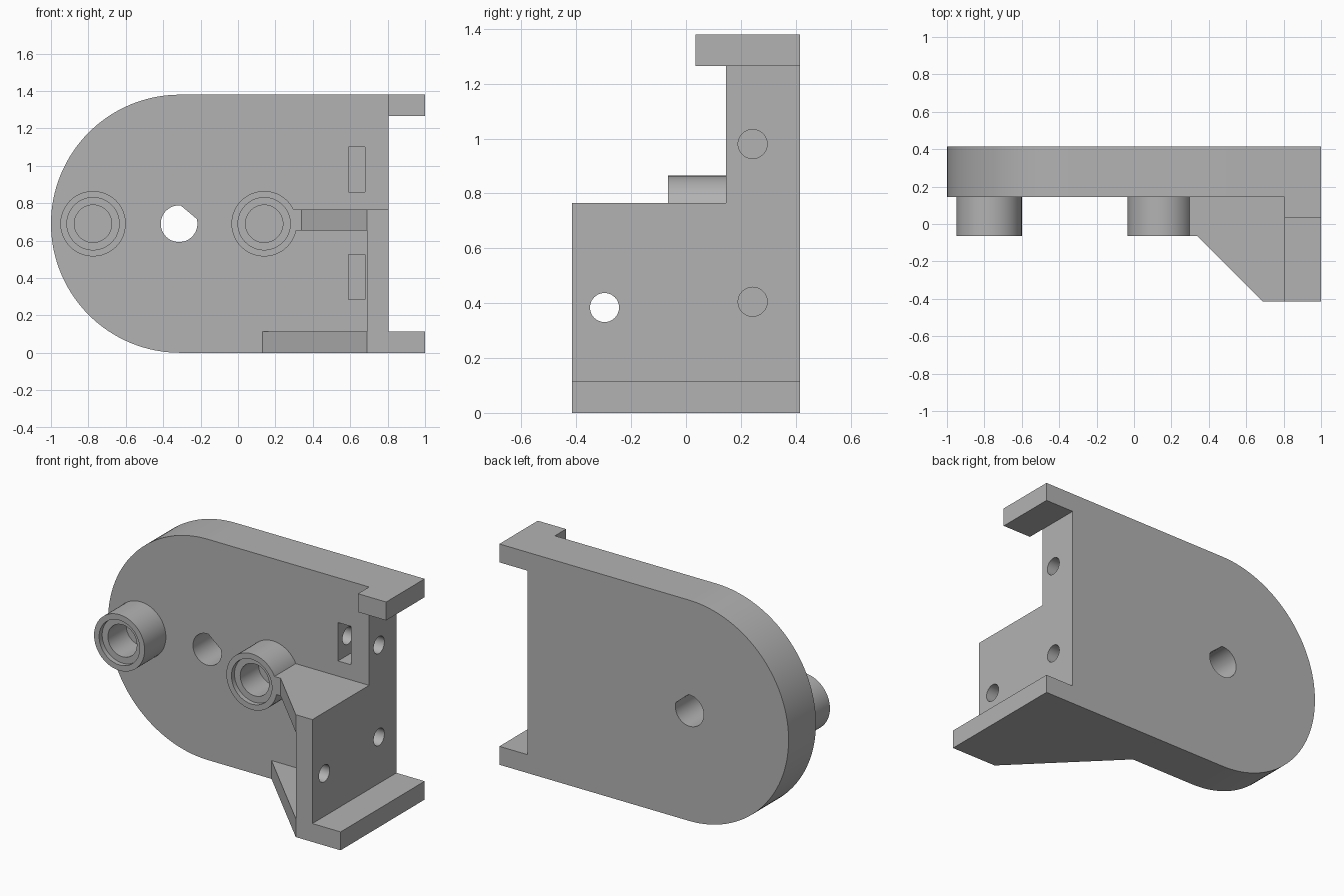
import bpy, bmesh
from math import sin, cos, radians, tau
from mathutils import Vector

if "Cube" in bpy.data.objects:
    bpy.data.objects.remove(bpy.data.objects["Cube"], do_unlink=True)

grey = bpy.data.materials.new("plain grey")
grey.use_nodes = True
colour = (0.45, 0.45, 0.45, 1)
grey.diffuse_color = colour
grey.node_tree.nodes["Principled BSDF"].inputs["Base Color"].default_value = colour

FRONT, BACK = 0.145, 0.415      # plate faces
FORE = -0.415                   # front edge of the mounting wall
WALL_IN, WALL_OUT, SIDE = 0.69, 0.805, 1.0
HEIGHT, MID = 1.38, 0.69
RIB_TOP, FLANGE = 0.765, 0.115


def add_object(name, bm):
    bmesh.ops.recalc_face_normals(bm, faces=bm.faces)
    mesh = bpy.data.meshes.new(name)
    bm.to_mesh(mesh)
    bm.free()
    mesh.materials.append(grey)
    obj = bpy.data.objects.new(name, mesh)
    bpy.context.collection.objects.link(obj)
    return obj


def prism(name, points, axis, start, end):
    """Extrude a 2D outline along an axis."""
    place = {"x": lambda a, b, d: (d, a, b),
             "y": lambda a, b, d: (a, d, b),
             "z": lambda a, b, d: (a, b, d)}[axis]
    bm = bmesh.new()
    face = bm.faces.new([bm.verts.new(place(a, b, start)) for a, b in points])
    new = bmesh.ops.extrude_face_region(bm, geom=[face])["geom"]
    bmesh.ops.translate(bm, vec=place(0, 0, end - start),
                        verts=[v for v in new if isinstance(v, bmesh.types.BMVert)])
    return add_object(name, bm)


def box(name, x, y, z):
    return prism(name, [(x[0], y[0]), (x[1], y[0]), (x[1], y[1]), (x[0], y[1])], "z", *z)


def arc(a, b, r, first=0, last=352.5, steps=48):
    angles = [radians(first + (last - first) * i / (steps - 1)) for i in range(steps)]
    return [(a + r * cos(t), b + r * sin(t)) for t in angles]


def activate(obj):
    bpy.ops.object.select_all(action="DESELECT")
    obj.select_set(True)
    bpy.context.view_layer.objects.active = obj


def cut(obj, cutter):
    cutter.hide_render = True
    mod = obj.modifiers.new("cut", "BOOLEAN")
    mod.operation, mod.solver, mod.object = "DIFFERENCE", "EXACT", cutter
    activate(obj)
    bpy.ops.object.modifier_apply(modifier=mod.name)
    bpy.data.objects.remove(cutter, do_unlink=True)


def smooth(obj):
    activate(obj)
    bpy.ops.object.shade_smooth_by_angle(angle=radians(30))


# Main plate with one rounded end
outline = arc(MID - 1, MID, MID, 90, 270, 65) + [(WALL_OUT, 0), (WALL_OUT, HEIGHT)]
plate = prism("main_plate", outline, "y", FRONT, BACK)

# Shaft hole with one flat
cut(plate, prism("shaft_cutter", arc(-0.315, MID, 0.098, 85, 375), "y", 0, 0.6))

# Nut pockets, each crossed by a blind bolt hole from the side
for z in (0.405, 0.98):
    cut(plate, box("nut_cutter", (0.59, 0.68), (0, 0.36), (z - 0.12, z + 0.12)))
    cut(plate, prism("bolt_cutter", arc(0.243, z, 0.053), "x", 0.48, 0.9))
smooth(plate)

# Mounting wall with a through hole
wall = box("mounting_wall", (WALL_IN, WALL_OUT), (FORE, FRONT), (0, RIB_TOP))
cut(wall, prism("bolt_cutter", arc(-0.297, 0.384, 0.053), "x", 0.6, 0.9))
smooth(wall)

# Side flanges
box("lower_flange", (WALL_OUT, SIDE), (FORE, BACK), (0, FLANGE))
box("upper_flange", (WALL_OUT, SIDE), (0.035, BACK), (HEIGHT - FLANGE, HEIGHT))

# Sloped ribs bracing the wall
prism("lower_rib", [(0.13, FRONT), (WALL_IN, FORE), (WALL_IN, FRONT)], "z", 0, FLANGE)
prism("middle_rib", [(0.285, FRONT), (0.285, -0.065), (0.34, -0.065),
                     (WALL_IN, FORE), (WALL_IN, FRONT)], "z", 0.655, RIB_TOP)

# Stepped hollow bosses
for name, x in (("outer_boss", -0.775), ("inner_boss", 0.14)):
    section = [(0.175, FRONT), (0.175, -0.065), (0.14, -0.065),
               (0.14, -0.035), (0.1, -0.035), (0.1, FRONT)]
    bm = bmesh.new()
    verts = [bm.verts.new((x + r, y, MID)) for r, y in section]
    edges = [bm.edges.new(pair) for pair in zip(verts, verts[1:])]
    bmesh.ops.spin(bm, geom=verts + edges, cent=Vector((x, 0, MID)), axis=(0, 1, 0),
                   angle=tau, steps=48, use_merge=True)
    bmesh.ops.remove_doubles(bm, verts=bm.verts, dist=0.0001)
    smooth(add_object(name, bm))
